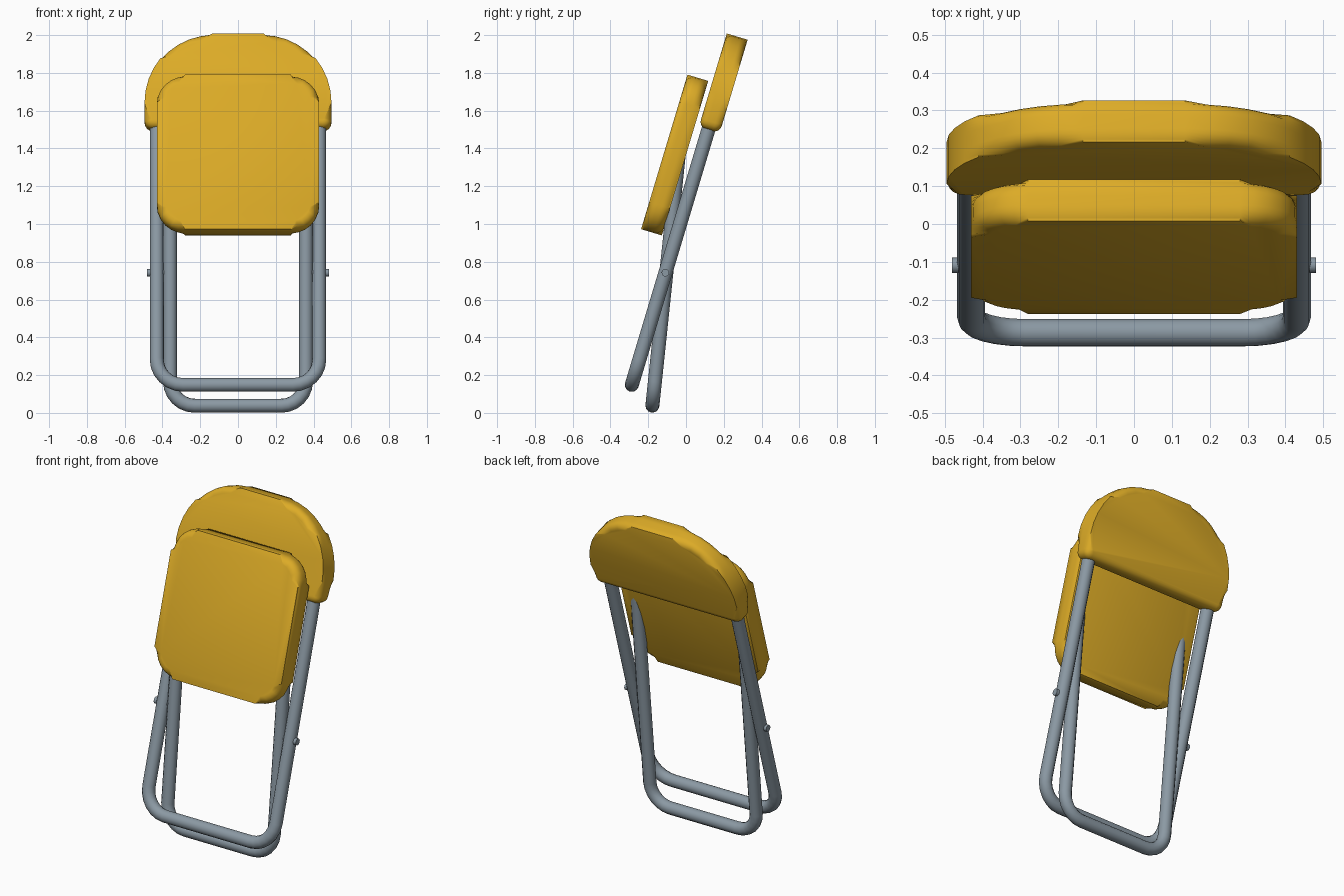
import bpy, bmesh, math
from mathutils import Vector, Matrix

if "Cube" in bpy.data.objects:
    bpy.data.objects.remove(bpy.data.objects["Cube"])

TILT = math.atan(0.30)


def material(name, rgb):
    m = bpy.data.materials.new(name)
    m.diffuse_color = (*rgb, 1)
    m.use_nodes = True
    m.node_tree.nodes["Principled BSDF"].inputs["Base Color"].default_value = m.diffuse_color
    return m


yellow = material("yellow padding", (0.72, 0.41, 0.02))
steel = material("grey steel", (0.26, 0.32, 0.37))


def arc(cx, cy, rx, ry, a0, a1, n):
    """Elliptical arc points, angles in degrees."""
    return [(cx + rx * math.cos(math.radians(a0 + (a1 - a0) * i / n)),
             cy + ry * math.sin(math.radians(a0 + (a1 - a0) * i / n))) for i in range(n + 1)]


def finish(ob, mat, angle=50):
    ob.data.materials.clear()
    ob.data.materials.append(mat)
    bpy.ops.object.select_all(action='DESELECT')
    ob.select_set(True)
    bpy.context.view_layer.objects.active = ob
    bpy.ops.object.shade_smooth_by_angle(angle=math.radians(angle))


def mesh_object(name, bm, mat):
    bmesh.ops.recalc_face_normals(bm, faces=bm.faces)
    me = bpy.data.meshes.new(name)
    bm.to_mesh(me)
    bm.free()
    ob = bpy.data.objects.new(name, me)
    bpy.context.collection.objects.link(ob)
    finish(ob, mat)
    return ob


def pad(name, right_half, cy, cz, thick, bevel):
    """Rounded cushion: mirrored outline, extruded and tilted back."""
    outline = right_half + [(-x, v) for x, v in reversed(right_half)]
    s, c = math.sin(TILT), math.cos(TILT)
    bm = bmesh.new()
    rings = []
    for n in (-thick / 2, thick / 2):
        rings.append([bm.verts.new((x, cy + v * s + n * c, cz + v * c - n * s)) for x, v in outline])
    caps = [bm.faces.new(r) for r in rings]
    k = len(outline)
    for i in range(k):
        j = (i + 1) % k
        bm.faces.new((rings[0][i], rings[0][j], rings[1][j], rings[1][i]))
    edges = list({e for f in caps for e in f.edges})
    bmesh.ops.bevel(bm, geom=edges, offset=bevel, segments=5, profile=0.5,
                    affect='EDGES', clamp_overlap=True)
    return mesh_object(name, bm, yellow)


def u_frame(name, half, corner, y0, z0, slope, z_top, radius):
    """U-shaped bent tube lying in a leaning plane."""
    t = math.atan(slope)
    top = (z_top - z0) / math.cos(t)
    right = [(half, top)] + arc(half - corner, corner, corner, corner, 0, -90, 6)
    path = right + [(-x, v) for x, v in reversed(right)]
    cu = bpy.data.curves.new(name, 'CURVE')
    cu.dimensions = '3D'
    cu.bevel_depth = radius
    cu.bevel_resolution = 4
    cu.use_fill_caps = True
    sp = cu.splines.new('POLY')
    sp.points.add(len(path) - 1)
    for p, (x, v) in zip(sp.points, path):
        p.co = (x, y0 + v * math.sin(t), z0 + v * math.cos(t), 1)
    ob = bpy.data.objects.new(name, cu)
    bpy.context.collection.objects.link(ob)
    bpy.ops.object.select_all(action='DESELECT')
    ob.select_set(True)
    bpy.context.view_layer.objects.active = ob
    bpy.ops.object.convert(target='MESH')
    finish(bpy.context.view_layer.objects.active, steel)


# tubular frames
u_frame("front_leg_frame", 0.43, 0.14, -0.287, 0.148, 0.30, 1.60, 0.037)
u_frame("rear_leg_frame", 0.36, 0.13, -0.178, 0.038, 0.105, 1.37, 0.037)

# seat cushion, folded up
L = 0.427
pad("seat", arc(0.28, -L + 0.15, 0.15, 0.15, -90, 0, 6) + arc(0.28, L - 0.15, 0.15, 0.15, 0, 90, 6),
    -0.06, 1.365, 0.115, 0.045)

# backrest with arched top
H = 0.258
pad("backrest", arc(0.45, -H + 0.045, 0.045, 0.045, -90, 0, 4) + arc(0.135, -0.125, 0.36, H + 0.125, 0, 90, 9),
    0.197, 1.745, 0.115, 0.038)

# pivot pins
for side, label in ((1, "right"), (-1, "left")):
    bm = bmesh.new()
    for r, a, b in ((0.015, 0.35, 0.47), (0.02, 0.463, 0.481)):
        mat = Matrix.Translation((side * (a + b) / 2, -0.109, 0.742)) @ Matrix.Rotation(math.pi / 2, 4, 'Y')
        bmesh.ops.create_cone(bm, cap_ends=True, segments=14, radius1=r, radius2=r, depth=b - a, matrix=mat)
    mesh_object("pivot_pin_" + label, bm, steel)
